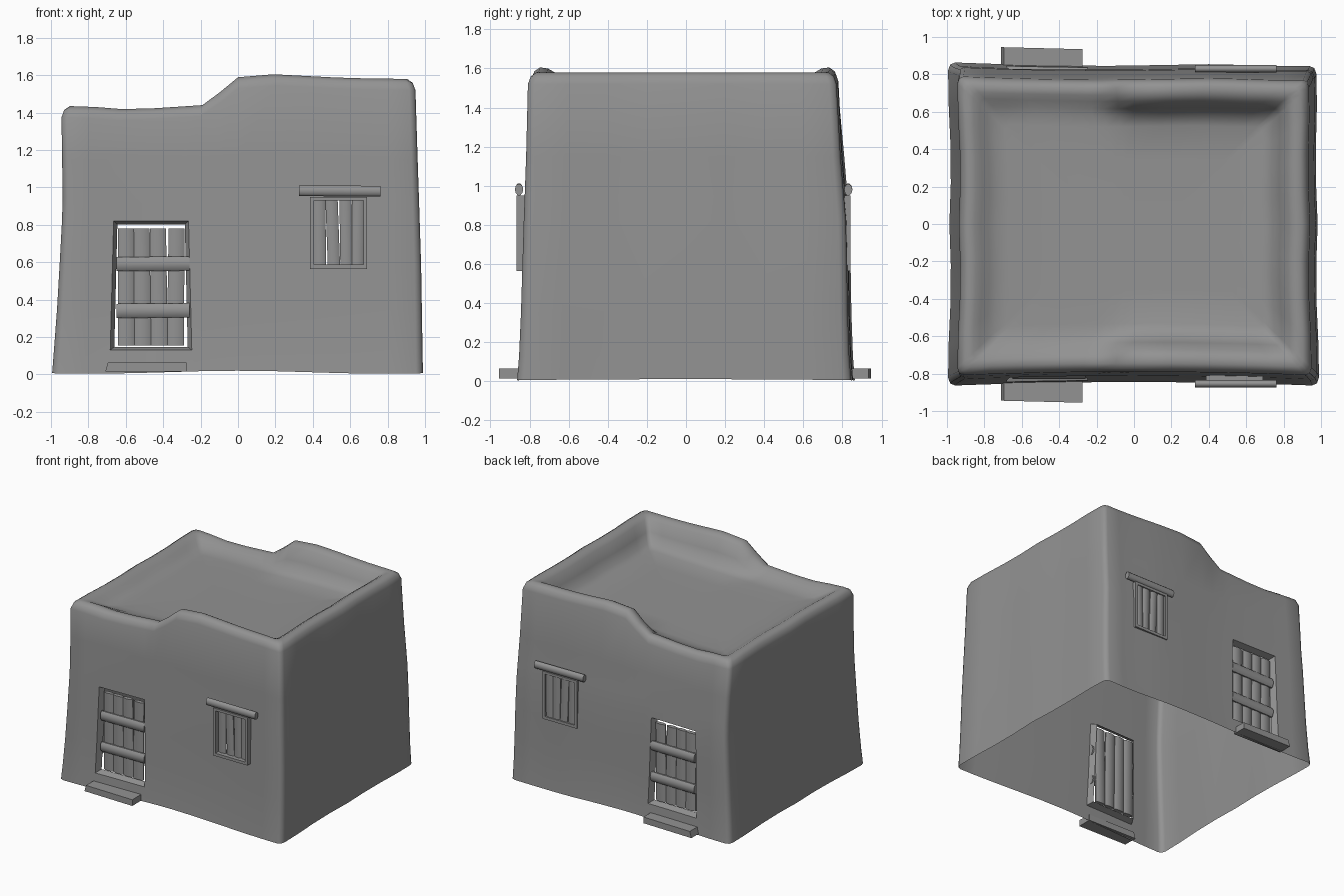
import bpy, bmesh, math
from mathutils import Vector

if "Cube" in bpy.data.objects:
    bpy.data.objects.remove(bpy.data.objects["Cube"])

clay = bpy.data.materials.new("dark_grey_clay")
clay.diffuse_color = (.29, .29, .29, 1)
clay.use_nodes = True
clay.node_tree.nodes["Principled BSDF"].inputs["Base Color"].default_value = clay.diffuse_color


def interp(pts, x):
    for (a, fa), (b, fb) in zip(pts, pts[1:]):
        if x <= b:
            return fa + (fb - fa) * max(0, (x - a) / (b - a))
    return pts[-1][1]


# Uneven outlines of the walls and of the parapet top
LEFT = [(0, .995), (.4, .965), (.9, .938), (1.4, .945)]
RIGHT = [(0, .99), (.6, .98), (1.2, .96), (1.5, .945)]
FRONT = [(0, .865), (.2, .85), (.8, .832), (1.4, .81)]
BACK = [(0, .865), (.2, .85), (.8, .84), (1.4, .79)]
TOP = [(-.95, 1.435), (-.8, 1.43), (-.6, 1.415), (-.2, 1.44), (-.1, 1.51), (.02, 1.605),
       (.2, 1.605), (.6, 1.585), (.95, 1.58)]
DOOR = (-.68, -.25, .13, .82)
WINDOW = (.4, .68, .58, .945)


def wall_point(u, v, z):
    w = interp(RIGHT if u > 0 else LEFT, z) - (.014 - .006 * math.cos(8 * v)) * (1 - v * v)
    if u > 0 and v > 0:             # rear right corner is pulled in
        w -= .015 * v * v
    x = u if abs(u) <= .7 else math.copysign(.7 + (abs(u) - .7) / .3 * (w - .7), u)
    if u in DOOR[:2]:
        x = -.46 + (x + .46) * (1.03 - .12 * z)
    dent = .02 * (1 - u * u)
    if v > 0:                       # rear wall bulges round its window
        dent += .02 * max(u, 0) - .014 * math.exp(-((u - .4) / .3) ** 2)
    y = v * (interp(BACK if v > 0 else FRONT, z) - dent)
    return x, y


def finish(bm, name, angle=35):
    me = bpy.data.meshes.new(name)
    bmesh.ops.recalc_face_normals(bm, faces=bm.faces)
    bm.to_mesh(me)
    bm.free()
    me.materials.append(clay)
    ob = bpy.data.objects.new(name, me)
    bpy.context.collection.objects.link(ob)
    bpy.ops.object.select_all(action='DESELECT')
    ob.select_set(True)
    bpy.context.view_layer.objects.active = ob
    bpy.ops.object.shade_smooth_by_angle(angle=math.radians(angle))
    return ob


# Adobe shell: rings round the footprint, open below, dished roof on top
us = [-.96, -.82, -.68, -.465, -.25, -.2, -.1, 0, .2, .4, .54, .68, .82, .96]
vs = [-.95, -.75, -.5, -.25, 0, .25, .5, .75, .95]
c, d = .988, .986
foot = ([(u, -1) for u in us] + [(c, -d)] + [(1, v) for v in vs] + [(c, d)]
        + [(u, 1) for u in reversed(us)] + [(-c, d)]
        + [(-1, v) for v in reversed(vs)] + [(-c, -d)])
heights = [0, .13, .35, .58, .82, .945, 1.15]
rim = [(0, -.06), (.015, -.02), (.045, 0), (.085, -.005), (.12, -.025)]   # inset, drop
roof = [(.16, .55), (.2, .15), (.26, .02), (.45, 0), (.7, 0)]     # inset, share of parapet height

bm = bmesh.new()
rings = []
for z in heights:
    ring = []
    for u, v in foot:
        x, y = wall_point(u, v, z)
        zz = z if z else .012 + .008 * math.cos(4 * u) * abs(v)
        ring.append(bm.verts.new((x, y, zz)))
    rings.append(ring)
for inset, off in rim + roof:
    ring = []
    for u, v in foot:
        x, y = wall_point(u, v, 1.4)
        h = interp(TOP, x)
        x *= 1 - inset / .95
        y *= 1 - inset / .8
        if (inset, off) in rim:
            z = h + off
        else:
            floor = 1.375 + .02 * x
            z = floor + off * (h - .025 - floor)
        ring.append(bm.verts.new((x, y, z)))
    rings.append(ring)


def is_hole(i, k):
    (u0, v0), (u1, v1) = foot[k], foot[(k + 1) % len(foot)]
    if i + 1 >= len(heights) or abs(v0) != 1 or v0 != v1:
        return False
    u, z = (u0 + u1) / 2, (heights[i] + heights[i + 1]) / 2
    return any(a < u < b and lo < z < hi for a, b, lo, hi in (DOOR, WINDOW))


n = len(foot)
for i in range(len(rings) - 1):
    for k in range(n):
        if not is_hole(i, k):
            j = (k + 1) % n
            bm.faces.new((rings[i][k], rings[i][j], rings[i + 1][j], rings[i + 1][k]))
middle = bm.verts.new((0, 0, 1.375))
for k in range(n):
    bm.faces.new((rings[-1][k], rings[-1][(k + 1) % n], middle))

# Door and window reveals
edges = [e for e in bm.edges if e.is_boundary and min(v.co.z for v in e.verts) > .05]
new = bmesh.ops.extrude_edge_only(bm, edges=edges)['geom']
for v in [g for g in new if isinstance(g, bmesh.types.BMVert)]:
    a, b, lo, hi = DOOR if v.co.x < 0 else WINDOW
    mx, mz = (a + b) / 2, (lo + hi) / 2
    v.co.x = mx + (v.co.x - mx) * .9
    v.co.z = mz + (v.co.z - mz) * .95
    v.co.y *= .94
finish(bm, "adobe_walls_and_roof", 60)


def stick(name, p, q, width, depth, taper=1.0, sides=10):
    """Rounded board from p to q (both at the same depth)."""
    bm = bmesh.new()
    p, q = Vector(p), Vector(q)
    along = (q - p).normalized()
    across = along.cross(Vector((0, 1, 0))).normalized()
    ends = []
    for pos, k in ((p, 1), (q, taper)):
        ring = []
        for s in range(sides):
            a = 2 * math.pi * (s + .5) / sides
            ring.append(bm.verts.new(pos + across * (math.cos(a) * width * k / 2)
                                     + Vector((0, math.sin(a) * depth / 2, 0))))
        ends.append(ring)
    for s in range(sides):
        t = (s + 1) % sides
        bm.faces.new((ends[0][s], ends[0][t], ends[1][t], ends[1][s]))
    bm.faces.new(ends[0])
    bm.faces.new(ends[1])
    return finish(bm, name, 50)


def box(name, x0, x1, y0, y1, z0, z1, turn=0, bottom=0):
    bm = bmesh.new()
    bmesh.ops.create_cube(bm, size=1)
    for v in bm.verts:
        x = x0 if v.co.x < 0 else x1
        if v.co.z < 0 and v.co.x < 0:
            x -= bottom
        y = y0 if v.co.y < 0 else y1
        v.co = (x, y + turn * (x - x0), z0 if v.co.z < 0 else z1)
    return finish(bm, name)


for side, s in (("front", -1), ("back", 1)):
    # Door planks and cross bars
    for i, (lo, hi) in enumerate(((-.597, -.6), (-.51, -.515), (-.42, -.428), (-.335, -.328))):
        stick(f"{side}_door_plank_{i}", (lo, s * .788, .155), (hi, s * .788, .78), .095, .035, .95)
    for i, z in enumerate((.34, .59)):
        stick(f"{side}_door_bar_{i}", (-.65, s * .805, z), (-.26, s * .805, z + .003), .08, .045)

    # Doorstep
    ya, yb = sorted((s * .83, s * .945))
    box(f"{side}_doorstep", -.695, -.275, ya, yb, .015, .065, -.025, .015)

    # Window frame, slats and lintel; the rear one sits nearly flush in the wall
    out = .866 if s < 0 else .842
    ya, yb = sorted((s * .81, s * out))
    for name, b in (("left", (.385, .405, .565, .95)), ("right", (.67, .69, .565, .95)),
                    ("bottom", (.405, .67, .565, .588)), ("top", (.405, .67, .93, .95))):
        box(f"{side}_window_frame_{name}", b[0], b[1], ya, yb, b[2], b[3])
    for i, (lo, hi) in enumerate(((.438, .435), (.513, .5), (.58, .575), (.637, .643))):
        stick(f"{side}_window_slat_{i}", (lo, s * .82, .58), (hi, s * .82, .935), .069, .03)
    stick(f"{side}_window_lintel", (.325, s * (out - .012), .982), (.762, s * (out - .012), .98),
          .06, .042)
